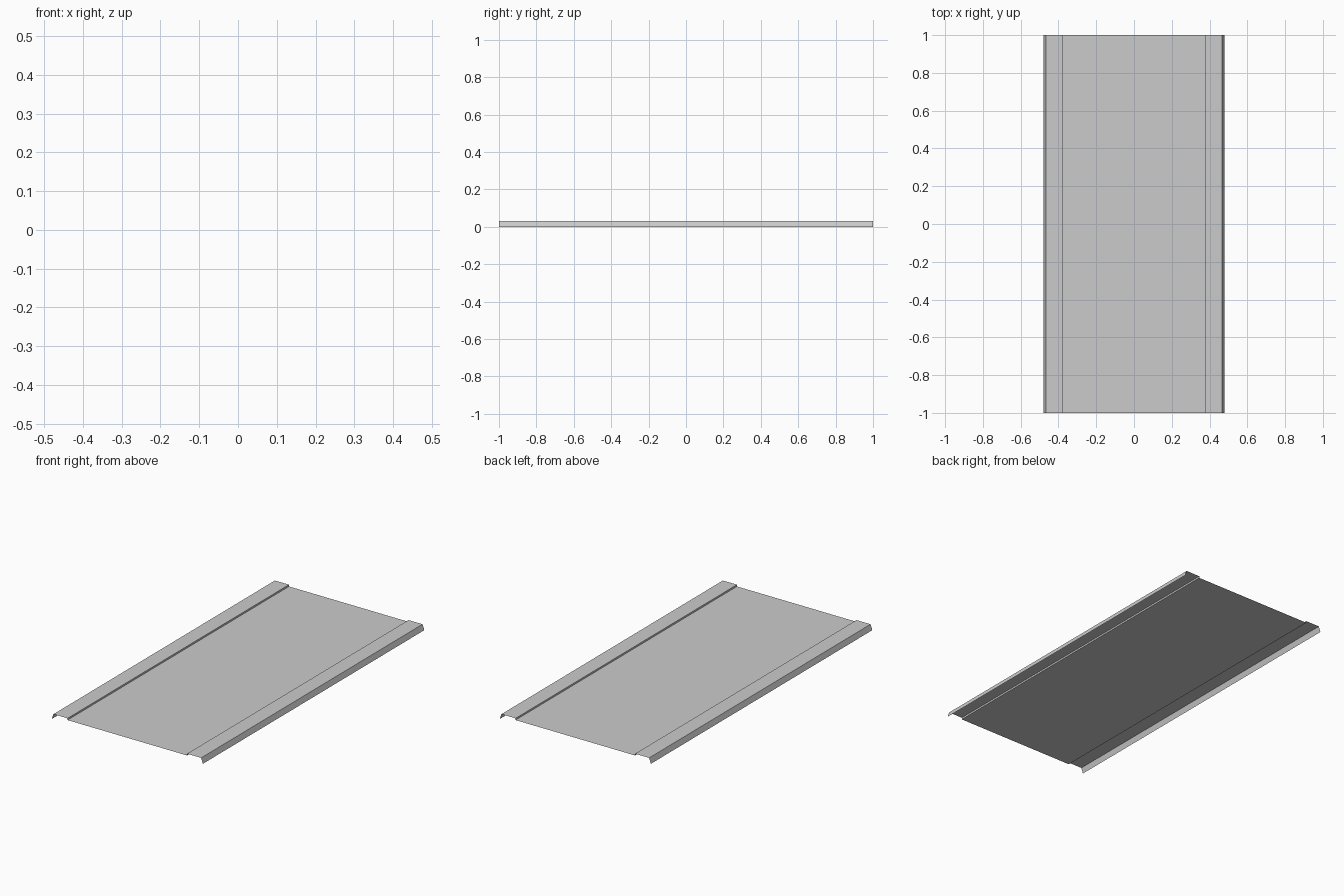
import bpy
import bmesh

if "Cube" in bpy.data.objects:
    bpy.data.objects.remove(bpy.data.objects["Cube"])

# Half cross-section (x, z): recessed pan edge, step up, rim, sloped outer lip
half = [(0.378, 0.021), (0.378, 0.031), (0.467, 0.031), (0.478, 0.0)]
profile = [(-x, z) for x, z in reversed(half)] + half

# Folded sheet: the open profile swept along the length
bm = bmesh.new()
verts = [bm.verts.new((x, -1, z)) for x, z in profile]
edges = [bm.edges.new(pair) for pair in zip(verts, verts[1:])]
swept = bmesh.ops.extrude_edge_only(bm, edges=edges)["geom"]
new_verts = [g for g in swept if isinstance(g, bmesh.types.BMVert)]
bmesh.ops.translate(bm, verts=new_verts, vec=(0, 2, 0))

# All faces look up and outward
bm.normal_update()
if sum(f.normal.z for f in bm.faces) < 0:
    bmesh.ops.reverse_faces(bm, faces=bm.faces[:])

mesh = bpy.data.meshes.new("folded_sheet_panel")
bm.to_mesh(mesh)
bm.free()
panel = bpy.data.objects.new("folded_sheet_panel", mesh)
bpy.context.collection.objects.link(panel)
